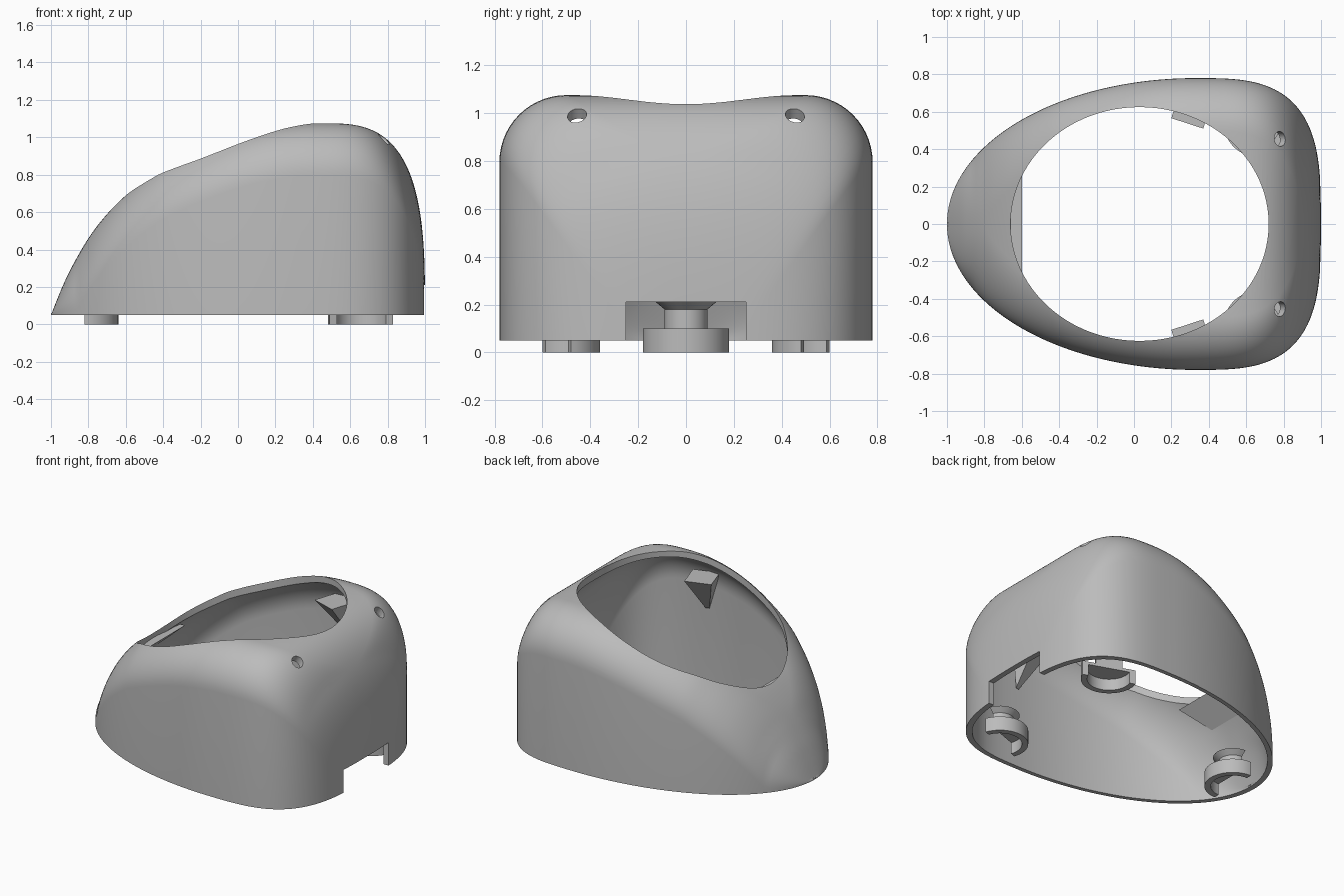
import bpy, bmesh, math
from mathutils import Matrix, Vector

if "Cube" in bpy.data.objects:
    bpy.data.objects.remove(bpy.data.objects["Cube"])

grey = bpy.data.materials.new("plain_grey")
grey.use_nodes = True
grey.diffuse_color = (0.5, 0.5, 0.5, 1)
grey.node_tree.nodes["Principled BSDF"].inputs["Base Color"].default_value = (0.5, 0.5, 0.5, 1)

BASE = 0.05
FILLET = 0.28


def finish(name, bm):
    bmesh.ops.recalc_face_normals(bm, faces=bm.faces)
    mesh = bpy.data.meshes.new(name)
    bm.to_mesh(mesh)
    bm.free()
    mesh.materials.append(grey)
    ob = bpy.data.objects.new(name, mesh)
    bpy.context.collection.objects.link(ob)
    return ob


def smooth(ob):
    bpy.ops.object.select_all(action="DESELECT")
    ob.select_set(True)
    bpy.context.view_layer.objects.active = ob
    bpy.ops.object.shade_smooth_by_angle(angle=math.radians(30))


def prism(name, pts, z0, z1, matrix=Matrix()):
    """Extrude a flat outline from z0 to z1, then place it."""
    bm = bmesh.new()
    low = [bm.verts.new((x, y, z0)) for x, y in pts]
    high = [bm.verts.new((x, y, z1)) for x, y in pts]
    n = len(pts)
    bm.faces.new(low)
    bm.faces.new(high)
    for i in range(n):
        j = (i + 1) % n
        bm.faces.new((low[i], low[j], high[j], high[i]))
    bm.transform(matrix)
    return finish(name, bm)


def arc(rx, ry, a0, a1, n):
    return [(rx * math.cos(math.radians(a0 + (a1 - a0) * i / n)),
             ry * math.sin(math.radians(a0 + (a1 - a0) * i / n))) for i in range(n + 1)]


def place(x, y, angle):
    return Matrix.Translation((x, y, 0)) @ Matrix.Rotation(math.radians(angle), 4, "Z")


# Egg-shaped plan: half-width at x
def half_width(x):
    if x < 0.33:
        return 0.78 * max(0, 1 - ((x - 0.33) / 1.33) ** 2) ** 0.5
    return 0.78 * max(0, 1 - ((x - 0.33) / 0.67) ** 3.2) ** (1 / 3.2)


# Side profile: height at x
KNOTS = [(-1, 0.05), (-0.95, 0.175), (-0.9, 0.285), (-0.8, 0.46), (-0.7, 0.59), (-0.6, 0.69),
         (-0.5, 0.772), (-0.4, 0.843), (-0.2, 0.935), (0, 1.008), (0.2, 1.056),
         (0.35, 1.073), (0.45, 1.075)]


def knot_slope(i):
    if i == len(KNOTS) - 1:
        return 0
    a, b = KNOTS[max(i - 1, 0)], KNOTS[i + 1]
    return (b[1] - a[1]) / (b[0] - a[0])


def height(x):
    if x >= 0.45:
        u = (x - 0.45) / 0.55
        return BASE + 1.025 * max(0, 1 - u ** 3.1) ** (1 / 3.1)
    i = max(k for k in range(len(KNOTS) - 1) if KNOTS[k][0] <= x)
    (x0, z0), (x1, z1) = KNOTS[i], KNOTS[i + 1]
    h = x1 - x0
    t = (x - x0) / h
    return ((2 * t**3 - 3 * t**2 + 1) * z0 + (t**3 - 2 * t**2 + t) * h * knot_slope(i)
            + (3 * t**2 - 2 * t**3) * z1 + (t**3 - t**2) * h * knot_slope(i + 1))


def body(name, scale, bottom):
    """Loft of arched cross-sections along x."""
    bm = bmesh.new()
    rings = []
    count = 100
    for i in range(count + 1):
        x = -0.9998 * math.cos(math.pi * i / count)
        w = max(half_width(x), 0.01)
        top = max(height(x), BASE + 0.01)
        slope = (half_width(x + 0.0001) - half_width(x - 0.0001)) / 0.0002
        ry = min(FILLET * math.sqrt(1 + slope * slope), 0.95 * w)
        rz = min(FILLET, 0.9 * (top - BASE))
        side = [(w - ry + a, top - rz + b) for a, b in arc(ry, rz, 0, 90, 14)]
        half = [(y * scale, BASE + (z - BASE) * scale) for y, z in side]
        half = [(w * scale, bottom)] + half
        ring = half + [(-y, z) for y, z in reversed(half)]
        rings.append([bm.verts.new((x * scale, y, z)) for y, z in ring])
    for a, b in zip(rings, rings[1:]):
        for k in range(len(a)):
            j = (k + 1) % len(a)
            bm.faces.new((a[k], a[j], b[j], b[k]))
    bm.faces.new(rings[0])
    bm.faces.new(rings[-1])
    return finish(name, bm)


# Hollow shell with top opening, cable notch and two small screw holes
shell = body("shell", 1, BASE)
cutters = [body("cavity_cutter", 0.962, -0.1),
           prism("opening_cutter", arc(0.69, 0.625, 0, 360, 96)[:-1], 0.5, 1.4, place(0.03, 0, 0)),
           prism("notch_cutter", [(0.8, -0.25), (1.2, -0.25), (1.2, 0.25), (0.8, 0.25)], -0.2, 0.21)]
for s in (1, -1):
    tilt = Matrix.Translation((0.78, 0.455 * s, 0.99)) @ Matrix.Rotation(math.radians(33), 4, "Y")
    cutters.append(prism("hole_cutter", arc(0.04, 0.04, 0, 360, 24)[:-1], -0.12, 0.12, tilt))
for c in cutters:
    c.hide_render = True
    mod = shell.modifiers.new(c.name, "BOOLEAN")
    mod.operation = "DIFFERENCE"
    mod.solver = "EXACT"
    mod.object = c
graph = bpy.context.evaluated_depsgraph_get()
cut_mesh = bpy.data.meshes.new_from_object(shell.evaluated_get(graph))
shell.modifiers.clear()
shell.data = cut_mesh
for c in cutters:
    bpy.data.objects.remove(c)
smooth(shell)

# Half-round feet: open ring, ceiling plate, post and flared mount
feet = [("front", -0.82, 0, 0), ("back_left", 0.66, 0.54, -109.5), ("back_right", 0.66, -0.54, 109.5)]
for side, x, y, angle in feet:
    m = place(x, y, angle)
    outer = arc(0.18, 0.18, -90, 90, 24)
    ring = outer + arc(0.14, 0.14, 90, -90, 24)
    smooth(prism(side + "_foot_ring", ring, 0, 0.1, m))
    smooth(prism(side + "_foot_plate", outer, 0.08, 0.1, m))
    post = arc(0.09, 0.09, -90, 90, 16)
    smooth(prism(side + "_foot_post", post, 0.1, 0.18, m))
    mount = prism(side + "_foot_mount", post, 0.18, 0.21, m)
    centre = Vector((x, y, 0))
    for v in mount.data.vertices:
        if v.co.z > 0.2:
            v.co.xy = (centre + (v.co - centre) * 1.4).xy
    smooth(mount)


# Wedge clips just under the rim, tapering down towards the wall
def clip(name, profile, half, taper, matrix):
    upright = Matrix.Rotation(math.pi / 2, 4, "X")
    ob = prism(name, profile, -half, half, upright)
    tip = min(z for _, z in profile)
    for v in ob.data.vertices:
        if v.co.z < tip + 0.01:
            v.co.y *= taper
    ob.data.transform(matrix)


clip("front_clip", [(0, 0.6), (-0.07, 0.6), (-0.16, 0.45)], 0.27, 0.5, place(-0.6, 0, 0))
for side, s in (("left", 1), ("right", -1)):
    clip(side + "_clip", [(0, 0.88), (-0.19, 0.88), (-0.21, 0.61)], 0.09, 0.15,
         place(0.285, 0.538 * s, -108 * s))
